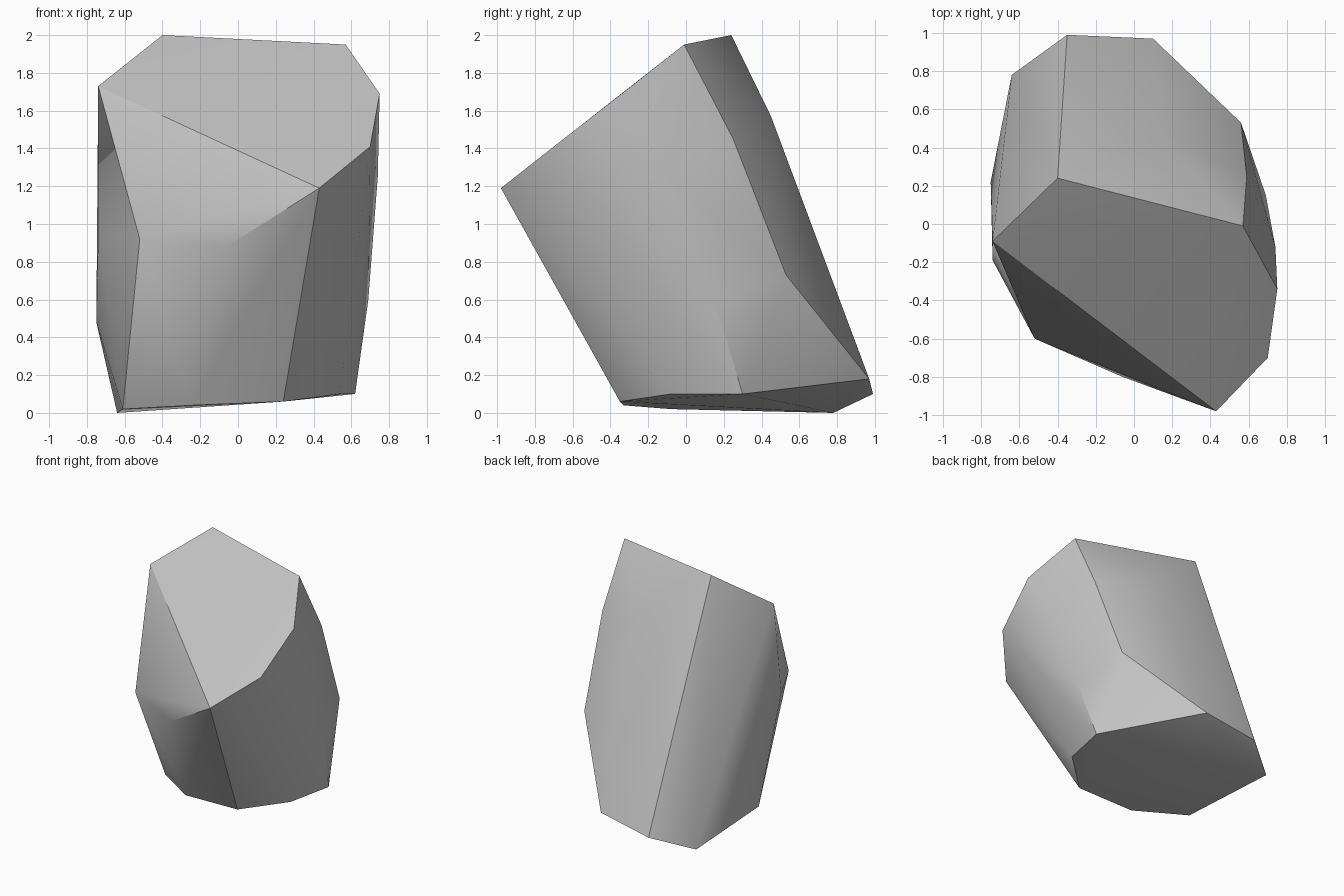
import bpy
import bmesh
import math

# Remove the default object only
default_cube = bpy.data.objects.get("Cube")
if default_cube is not None:
    bpy.data.objects.remove(default_cube, do_unlink=True)


def make_material(name, colour):
    """Plain single-colour stone material."""
    material = bpy.data.materials.new(name)
    material.use_nodes = True
    material.diffuse_color = colour
    shader = material.node_tree.nodes.get("Principled BSDF")
    shader.inputs["Base Color"].default_value = colour
    shader.inputs["Roughness"].default_value = 0.9
    return material


def hull_object(name, rings, material):
    """Wrap the corner rings in a convex skin and merge nearly flat facets."""
    mesh = bpy.data.meshes.new(name)
    bm = bmesh.new()
    for ring in rings:
        for corner in ring:
            bm.verts.new(corner)
    result = bmesh.ops.convex_hull(bm, input=list(bm.verts))
    loose = [v for v in bm.verts if not v.link_faces]
    bmesh.ops.delete(bm, geom=loose, context="VERTS")
    bmesh.ops.dissolve_limit(
        bm,
        angle_limit=math.radians(2),
        verts=list(bm.verts),
        edges=list(bm.edges),
    )
    bmesh.ops.recalc_face_normals(bm, faces=list(bm.faces))
    bm.to_mesh(mesh)
    bm.free()
    mesh.materials.append(material)
    rock = bpy.data.objects.new(name, mesh)
    bpy.context.collection.objects.link(rock)
    return rock


# Slanted top facet
top_ring = [
    (-.4, .24, 2), (.57, -.01, 1.95), (.75, -.34, 1.69),
    (.7, -.7, 1.41), (.43, -.98, 1.19), (-.74, -.09, 1.73),
]

# Chipped front lip and the bulges around the sides
side_ring = [
    (-.52, -.6, .92), (-.06, -.8, .88), (-.74, -.19, .95),
    (-.75, .22, .48), (.17, .45, 1.57), (.59, .25, 1.45),
    (.56, .53, .73), (.74, -.12, 1.25), (.69, .15, .6),
]

# Nearly flat underside
base_ring = [
    (-.64, .78, 0), (-.35, .99, .1), (.1, .97, .18), (.62, .3, .1),
    (.54, -.08, .1), (.24, -.35, .06), (-.25, -.33, .04), (-.61, -.08, .02),
]

stone_grey = make_material("stone_grey", (.55, .55, .55, 1))
boulder = hull_object("boulder", [top_ring, side_ring, base_ring], stone_grey)

# Soft shading across shallow facets, crisp on the strong breaks
bpy.ops.object.select_all(action="DESELECT")
boulder.select_set(True)
bpy.context.view_layer.objects.active = boulder
bpy.ops.object.shade_smooth_by_angle(angle=math.radians(30))
